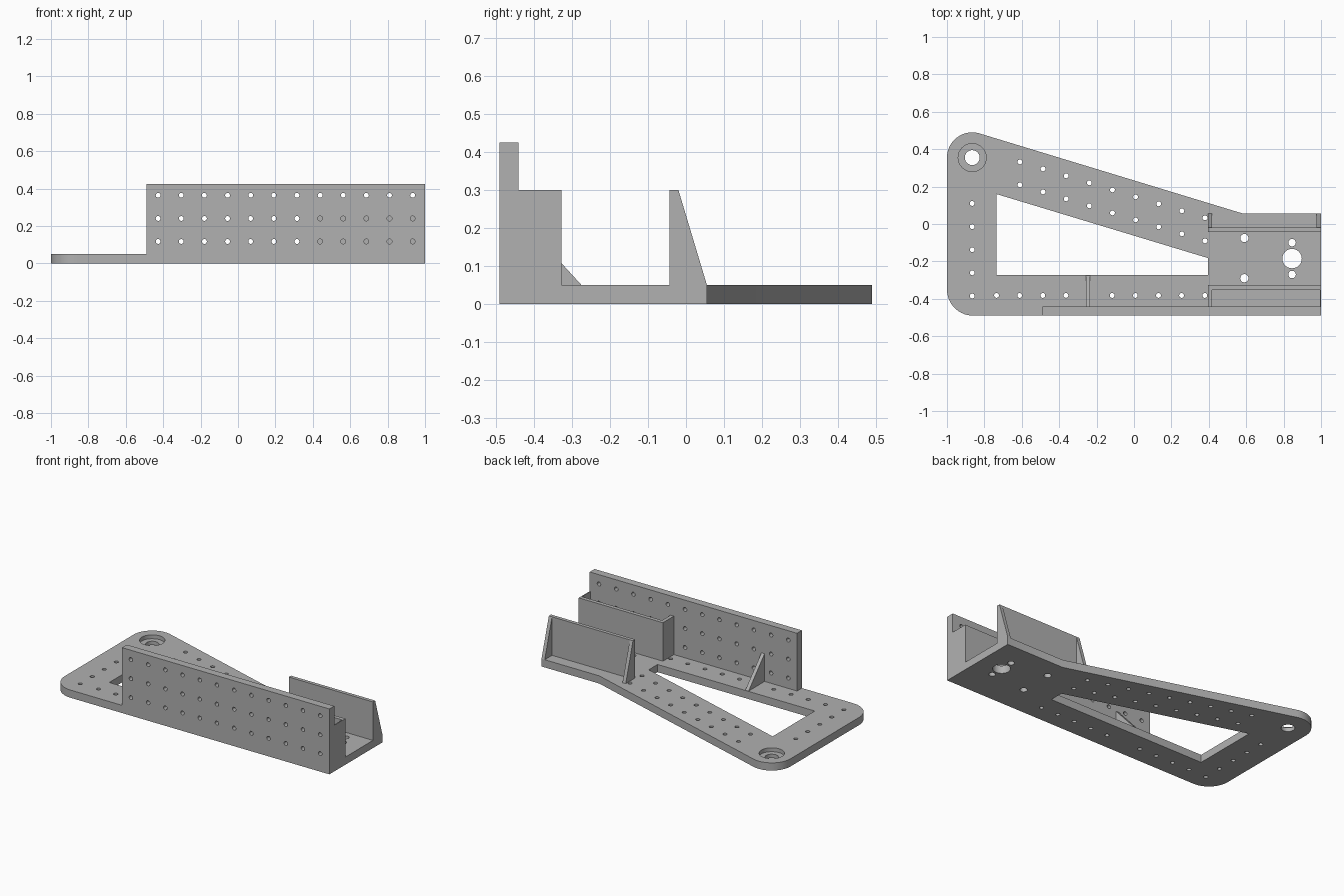
import bpy, bmesh
from math import radians, cos, sin
from mathutils import Vector

cube = bpy.data.objects.get("Cube")
if cube:
    bpy.data.objects.remove(cube, do_unlink=True)

grey = bpy.data.materials.new("plain grey")
grey.use_nodes = True
grey.diffuse_color = (0.44, 0.44, 0.44, 1)
grey.node_tree.nodes["Principled BSDF"].inputs["Base Color"].default_value = grey.diffuse_color

# Maps a flat outline point (a, b) and a depth to space for each extrusion axis
PLACE = {"x": lambda a, b, d: Vector((d, a, b)),
         "y": lambda a, b, d: Vector((a, d, b)),
         "z": lambda a, b, d: Vector((a, b, d))}


def arc(cx, cy, r, start, end, n):
    angles = [radians(start + (end - start) * i / n) for i in range(n + 1)]
    return [(cx + r * cos(t), cy + r * sin(t)) for t in angles]


def circle(cx, cy, r, n=24):
    return arc(cx, cy, r, 0, 360, n)[:-1]


def rect(a0, b0, a1, b1):
    return [(a0, b0), (a1, b0), (a1, b1), (a0, b1)]


def prism(name, outlines, axis, lo, hi):
    """Extrude one or more closed outlines along an axis."""
    bm = bmesh.new()
    for pts in outlines:
        low = [bm.verts.new(PLACE[axis](a, b, lo)) for a, b in pts]
        high = [bm.verts.new(PLACE[axis](a, b, hi)) for a, b in pts]
        bm.faces.new(low[::-1])
        bm.faces.new(high)
        for i in range(len(pts)):
            j = (i + 1) % len(pts)
            bm.faces.new((low[i], low[j], high[j], high[i]))
    bmesh.ops.recalc_face_normals(bm, faces=bm.faces)
    mesh = bpy.data.meshes.new(name)
    bm.to_mesh(mesh)
    bm.free()
    mesh.materials.append(grey)
    obj = bpy.data.objects.new(name, mesh)
    bpy.context.collection.objects.link(obj)
    return obj


def cut(obj, cutter):
    """Subtract a cutter, bake the result and discard the cutter."""
    cutter.hide_render = True
    mod = obj.modifiers.new("cut", "BOOLEAN")
    mod.operation = "DIFFERENCE"
    mod.solver = "EXACT"
    mod.object = cutter
    graph = bpy.context.evaluated_depsgraph_get()
    mesh = bpy.data.meshes.new_from_object(obj.evaluated_get(graph))
    obj.modifiers.clear()
    obj.data = mesh
    bpy.data.objects.remove(cutter, do_unlink=True)


def smooth(obj):
    bpy.ops.object.select_all(action="DESELECT")
    obj.select_set(True)
    bpy.context.view_layer.objects.active = obj
    bpy.ops.object.shade_smooth_by_angle(angle=radians(30))


T = 0.05          # plate thickness
PITCH = 0.1237    # spacing of the hole grid
PIN = 0.013       # radius of the small holes
FRONT, BACK = -0.49, 0.055
BAY = 0.395       # where the mounting bay starts

# Base plate with a slanted arm and rounded corners
outline = (arc(-0.865, 0.355, 0.135, 73.2, 180, 16)
           + arc(-0.86, -0.35, 0.14, 180, 270, 14)
           + [(1, FRONT), (1, BACK), (0.585, BACK)])
base = prism("base_plate", [outline], "z", 0, T)

# Triangular opening and all through holes
cuts = [[(-0.735, 0.16), (-0.735, -0.272), (BAY, -0.272), (BAY, -0.182)]]
cuts += [circle(-0.865, -0.385 + PITCH * i, PIN, 16) for i in range(5)]
cuts += [circle(-0.735 + PITCH * i, -0.382, PIN, 16) for i in range(10) if i != 4]
for i in range(9):
    for y in (0.332, 0.209):
        cuts.append(circle(-0.61 + PITCH * i, y - 0.0374 * i, PIN, 16))
for x, y, r in ((0.59, -0.075, 0.022), (0.59, -0.29, 0.022), (0.845, -0.1, 0.02),
                (0.845, -0.27, 0.02), (0.845, -0.185, 0.052), (-0.865, 0.355, 0.04)):
    cuts.append(circle(x, y, r))
cut(base, prism("through_cutter", cuts, "z", -0.1, 0.1))

# Counterbore in the rounded corner
cut(base, prism("counterbore_cutter", [circle(-0.865, 0.355, 0.075, 32)], "z", 0.025, 0.1))
smooth(base)

# Tall perforated front wall
wall = prism("front_wall", [rect(-0.49, T, 1, 0.425)], "y", FRONT, -0.44)
grid = [circle(-0.427 + PITCH * i, z, PIN, 16) for i in range(12) for z in (0.117, 0.24, 0.364)]
cut(wall, prism("wall_cutter", grid, "y", -0.6, -0.4))
smooth(wall)

# Triangular brace behind the front wall
prism("wall_brace", [[(-0.44, T), (-0.275, T), (-0.44, 0.23)]], "x", -0.257, -0.234)

# Narrow pocket behind the front wall
prism("pocket_wall", [rect(BAY, T, 1, 0.3)], "y", -0.352, -0.327)
prism("pocket_inner_end", [rect(-0.44, T, -0.352, 0.3)], "x", BAY, 0.418)
prism("pocket_outer_end", [rect(-0.44, T, -0.352, 0.3)], "x", 0.994, 1)

# Rear wall of the bay with a sloped brace at each end
prism("rear_wall", [rect(BAY, T, 1, 0.3)], "y", -0.043, -0.02)
for side, x in (("right", BAY), ("left", 0.977)):
    prism("rear_brace_" + side, [[(-0.02, T), (BACK, T), (-0.02, 0.3)]], "x", x, x + 0.023)
